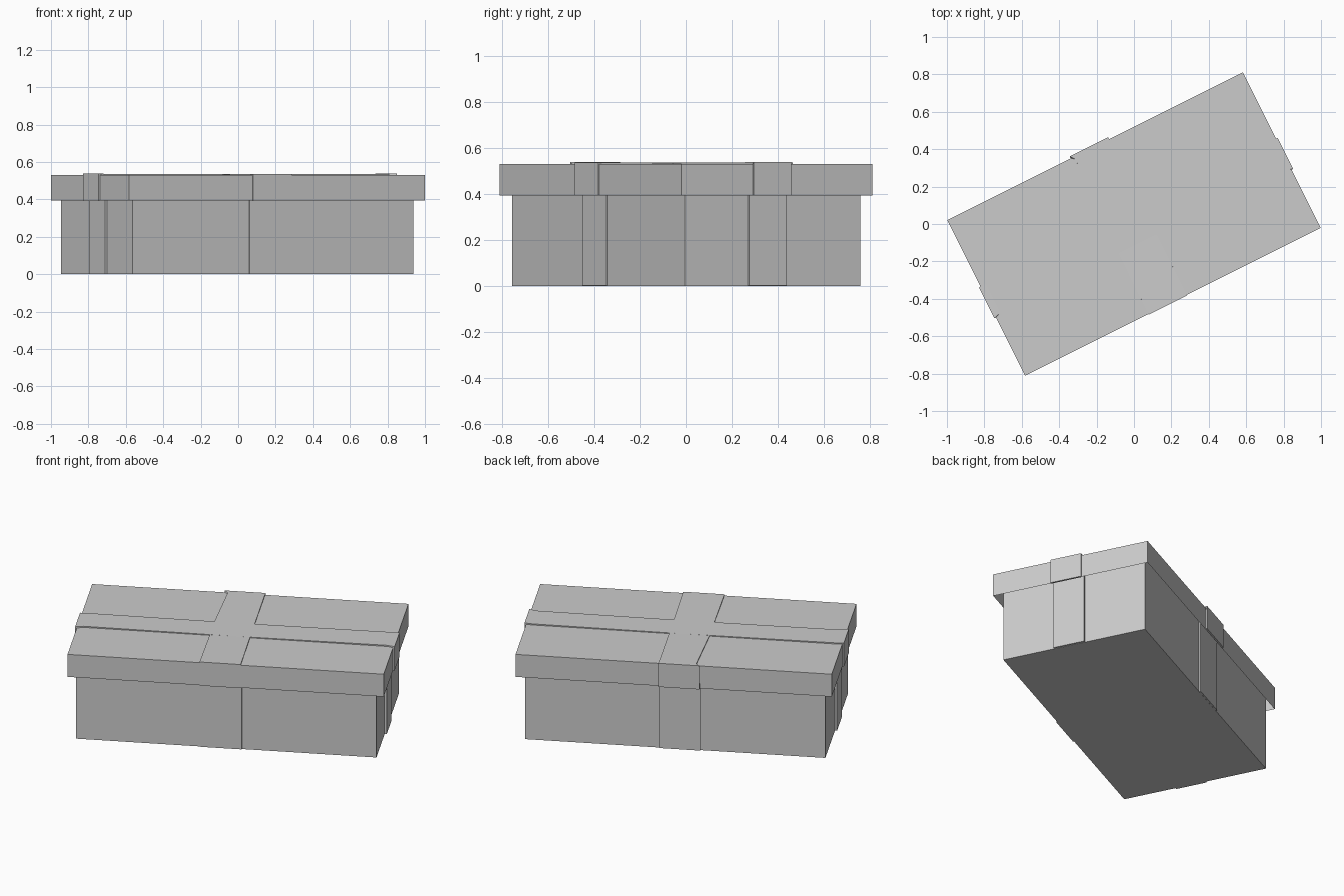
import bpy
import bmesh
import math
from mathutils import Matrix

cube = bpy.data.objects.get("Cube")
if cube:
    bpy.data.objects.remove(cube, do_unlink=True)

grey = bpy.data.materials.new("plain grey")
grey.use_nodes = True
colour = (0.6, 0.6, 0.6, 1)
grey.diffuse_color = colour
grey.node_tree.nodes["Principled BSDF"].inputs["Base Color"].default_value = colour

TURN = Matrix.Rotation(math.atan(0.5), 4, "Z")  # the whole box stands turned


def finish(name, bm):
    bmesh.ops.recalc_face_normals(bm, faces=bm.faces)
    mesh = bpy.data.meshes.new(name)
    bm.to_mesh(mesh)
    bm.free()
    mesh.materials.append(grey)
    obj = bpy.data.objects.new(name, mesh)
    obj.matrix_world = TURN
    bpy.context.collection.objects.link(obj)
    return obj


def box(name, x, y, z, open_below=False):
    bm = bmesh.new()
    bmesh.ops.create_cube(bm, size=1)
    for v in bm.verts:
        v.co = [r[0] if c < 0 else r[1] for c, r in zip(v.co, (x, y, z))]
    if open_below:
        bm.normal_update()
        under = [f for f in bm.faces if f.normal.z < -0.5]
        bmesh.ops.delete(bm, geom=under, context="FACES_ONLY")
    return finish(name, bm)


def strap(name, stations, along_y=False):
    """Bent ribbon through stations of (position, height, low edge, high edge)."""
    bm = bmesh.new()
    rows = []
    for pos, z, low, high in stations:
        ends = [(e, pos, z) if along_y else (pos, e, z) for e in (low, high)]
        rows.append([bm.verts.new(e) for e in ends])
    for a, b in zip(rows, rows[1:]):
        bm.faces.new((a[0], a[1], b[1], b[0]))
    obj = finish(name, bm)
    # normals must point outwards so that the thickness grows inwards
    if max(obj.data.polygons, key=lambda p: abs(p.normal.z)).normal.z < 0:
        obj.data.flip_normals()
    mod = obj.modifiers.new("thickness", "SOLIDIFY")
    mod.thickness = 0.011
    mod.offset = -1


# Box body and hollow lid
box("box_body", (-0.843, 0.837), (-0.424, 0.429), (0, 0.5))
box("box_lid", (-0.884, 0.884), (-0.465, 0.465), (0.393, 0.53), open_below=True)

# Ribbons around the body
box("long_body_ribbon", (-0.855, 0.849), (-0.117, 0.067), (0.001, 0.48))
box("cross_body_ribbon", (-0.146, 0.084), (-0.431, 0.438), (0.001, 0.48))

# Ribbons folded over the lid, a little higher at the folds
side, top = (-0.117, 0.067), (-0.103, 0.071)
strap("long_lid_ribbon", [
    (-0.893, 0.392, *side), (-0.893, 0.538, *side), (-0.85, 0.537, *top),
    (0, 0.534, *top),
    (0.85, 0.537, *top), (0.893, 0.538, *side), (0.893, 0.392, *side)])

side, top = (-0.146, 0.084), (-0.143, 0.082)
strap("cross_lid_ribbon", [
    (-0.469, 0.392, *side), (-0.469, 0.536, *side), (-0.1, 0.534, *top),
    (0.07, 0.534, *top),
    (0.45, 0.536, -0.125, 0.082), (0.477, 0.536, *side), (0.477, 0.392, *side)],
    along_y=True)
